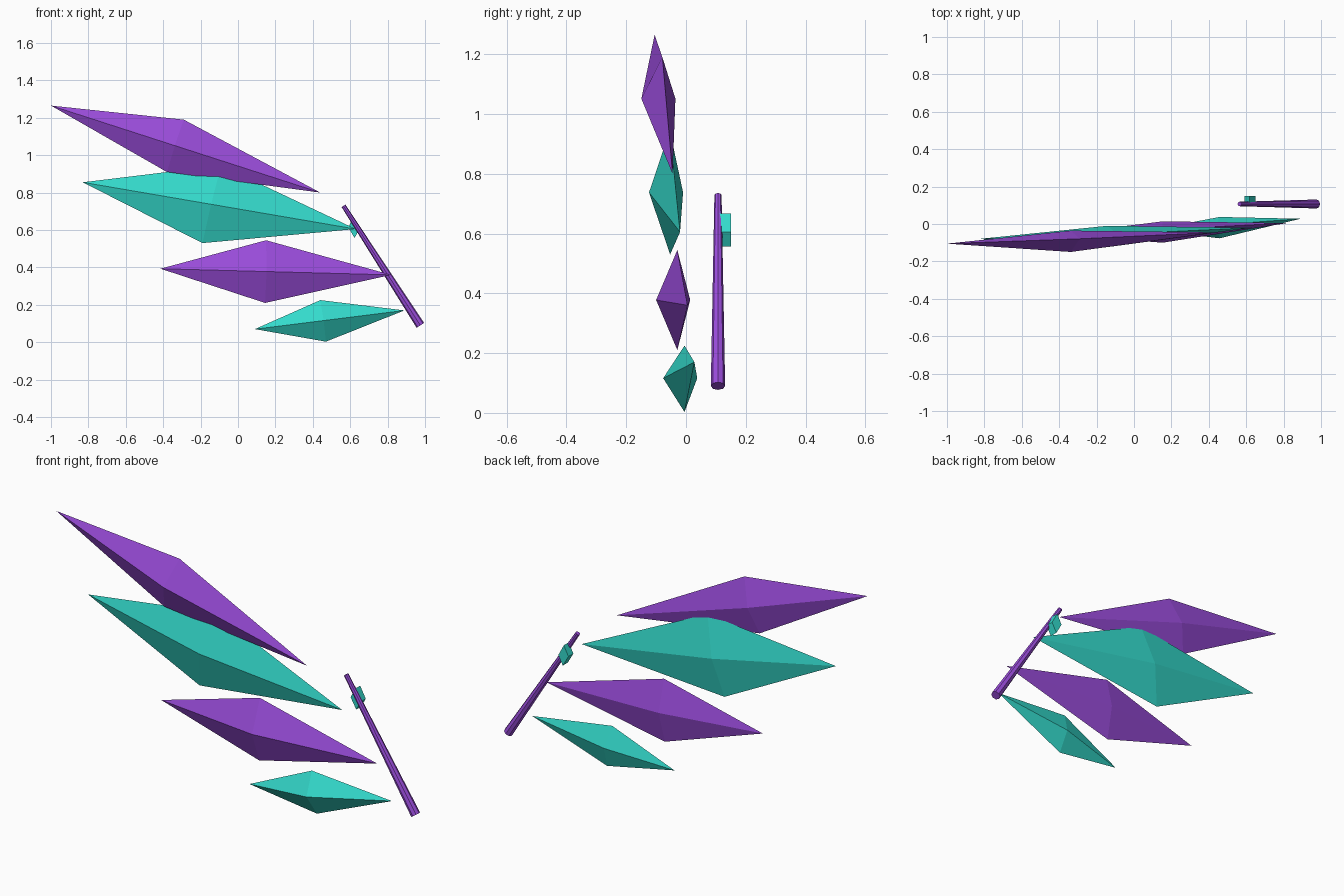
import bpy
from mathutils import Vector

if "Cube" in bpy.data.objects:
    bpy.data.objects.remove(bpy.data.objects["Cube"])


def material(name, rgb):
    mat = bpy.data.materials.new(name)
    mat.diffuse_color = (*rgb, 1.0)
    mat.use_nodes = True
    mat.node_tree.nodes["Principled BSDF"].inputs["Base Color"].default_value = mat.diffuse_color
    return mat


PURPLE = material("violet", (0.32, 0.072, 0.70))
TEAL = material("turquoise", (0.034, 0.70, 0.60))


def add_mesh(name, verts, faces, mat):
    mesh = bpy.data.meshes.new(name)
    mesh.from_pydata(verts, [], faces)
    mesh.materials.append(mat)
    obj = bpy.data.objects.new(name, mesh)
    bpy.context.collection.objects.link(obj)
    return obj


def blade(name, mat, outer, inner, top, bottom, t):
    """Stretched eight-faced crystal: two tips and a four-point waist,
    with the front and back ridges at fraction t along the tip line."""
    mid = Vector(outer).lerp(Vector(inner), t)
    front = mid + Vector((0, -0.072, 0))
    back = mid + Vector((0, 0.042, 0))
    ring = [front, Vector(top), back, Vector(bottom)]
    faces = []
    for i in range(4):
        a, b = 2 + i, 2 + (i + 1) % 4
        faces += [(0, a, b), (1, b, a)]
    add_mesh(name, [Vector(outer), Vector(inner)] + ring, faces, mat)


# Fan of four crystal blades
blade("top_blade", PURPLE, (-1.0, -0.105, 1.265), (0.44, -0.045, 0.80),
      (-0.29, -0.079, 1.19), (-0.38, -0.079, 0.91), 0.46)
blade("upper_blade", TEAL, (-0.83, -0.08, 0.855), (0.63, -0.02, 0.605),
      (-0.09, -0.054, 0.945), (-0.19, -0.053, 0.53), 0.47)
blade("lower_blade", PURPLE, (-0.415, -0.056, 0.393), (0.82, 0.005, 0.36),
      (0.15, -0.029, 0.545), (0.145, -0.029, 0.21), 0.46)
blade("bottom_blade", TEAL, (0.09, -0.032, 0.07), (0.89, 0.028, 0.17),
      (0.44, -0.005, 0.225), (0.47, -0.005, 0.003), 0.46)

# Slim tapered rod behind the blades
low, high = Vector((0.975, 0.107, 0.09)), Vector((0.564, 0.107, 0.729))
axis = high - low
bpy.ops.mesh.primitive_cone_add(vertices=8, radius1=0.024, radius2=0.012,
                                depth=axis.length, location=(low + high) / 2,
                                rotation=axis.to_track_quat('Z', 'Y').to_euler())
rod = bpy.context.object
rod.name = "rod"
rod.data.materials.append(PURPLE)

# Small diamond stud on the back of the rod
outline = [(0.617, 0.667), (0.59, 0.614), (0.623, 0.557), (0.65, 0.606)]
verts = [(x, y, z) for y in (0.108, 0.15) for x, z in outline]
sides = [(i, i + 4, (i + 1) % 4 + 4, (i + 1) % 4) for i in range(4)]
add_mesh("stud", verts, [(0, 1, 2, 3), (7, 6, 5, 4)] + sides, TEAL)

# Make every face point outward
import bmesh
for obj in bpy.context.scene.objects:
    bm = bmesh.new()
    bm.from_mesh(obj.data)
    bmesh.ops.recalc_face_normals(bm, faces=bm.faces)
    bm.to_mesh(obj.data)
    bm.free()
